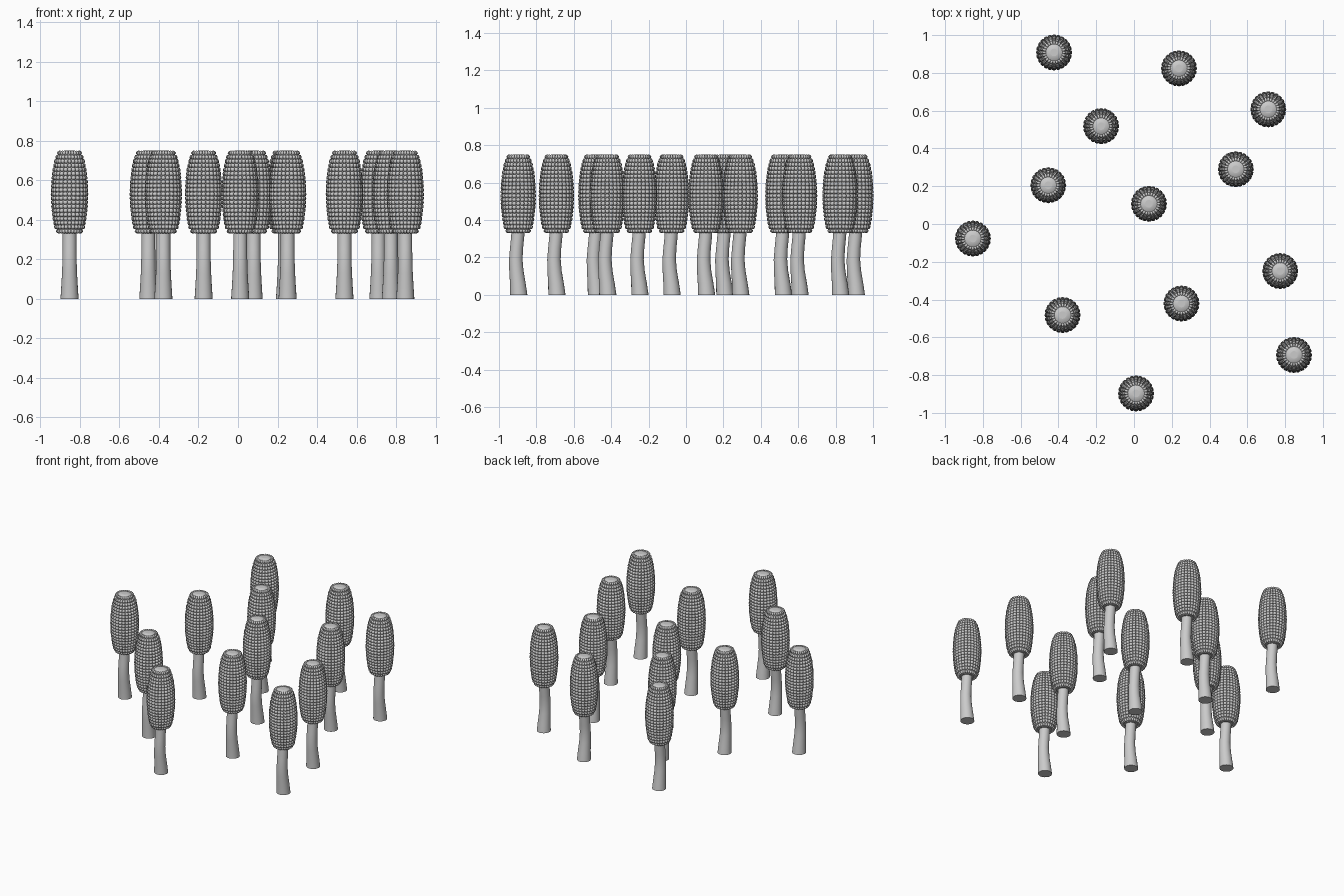
import bpy, bmesh, math
from mathutils import Vector, Matrix

if "Cube" in bpy.data.objects:
    bpy.data.objects.remove(bpy.data.objects["Cube"])

COLS, ROWS = 24, 20
SPOTS = [(-.423, .908), (.238, .824), (.711, .607), (-.174, .518), (.539, .29),
         (-.454, .205), (.079, .107), (-.853, -.077), (.774, -.249),
         (.251, -.421), (-.378, -.482), (.847, -.693), (.011, -.897)]

# core profile of the ear: (radius, height)
CORE = [(.045, .333), (.064, .35), (.074, .40), (.082, .47), (.084, .53),
        (.082, .59), (.076, .65), (.066, .70), (.054, .735), (.042, .747)]
# stalk rings: (height, y offset, radius)
STALK = [(0, .003, .046), (.06, -.002, .042), (.13, -.010, .038),
         (.19, -.013, .036), (.25, -.009, .035), (.31, -.003, .035), (.36, 0, .035)]


def loft(name, rings, sides):
    """Stack circles (radius, z, y) into a closed smooth tube."""
    bm = bmesh.new()
    loops = []
    for r, z, y in rings:
        loops.append([bm.verts.new((r * math.cos(a), y + r * math.sin(a), z))
                      for a in (2 * math.pi * i / sides for i in range(sides))])
    for lo, hi in zip(loops, loops[1:]):
        for i in range(sides):
            j = (i + 1) % sides
            bm.faces.new((lo[i], lo[j], hi[j], hi[i])).smooth = True
    bm.faces.new(loops[0][::-1])
    bm.faces.new(loops[-1])
    me = bpy.data.meshes.new(name)
    bm.to_mesh(me)
    bm.free()
    return me


def radius_at(z):
    for (r0, z0), (r1, z1) in zip(CORE, CORE[1:]):
        if z <= z1:
            t = (z - z0) / (z1 - z0)
            return r0 + (r1 - r0) * t, (r1 - r0) / (z1 - z0)
    return CORE[-1][0], -1


def kernel_mesh():
    # one rounded kernel, repeated around and up the core
    k = bmesh.new()
    bmesh.ops.create_cube(k, size=2)
    bmesh.ops.subdivide_edges(k, edges=k.edges[:], cuts=1, use_grid_fill=True)
    for v in k.verts:
        v.co /= sum(abs(c) ** 3 for c in v.co) ** (1 / 3)
    k.verts.ensure_lookup_table()
    k.verts.index_update()
    pts = [v.co.copy() for v in k.verts]
    # the side against the core (x = -1) is left open
    quads = [[v.index for v in f.verts] for f in k.faces
             if f.calc_center_median().x > -.7]
    k.free()
    bm = bmesh.new()
    for row in range(ROWS):
        z = .343 + row * (.738 - .343) / (ROWS - 1)
        r, slope = radius_at(z)
        tilt = max(-.9, min(.9, math.atan(slope)))
        for c in range(COLS):
            m = (Matrix.Rotation(2 * math.pi * c / COLS, 4, 'Z')
                 @ Matrix.Translation((r, 0, z)) @ Matrix.Rotation(tilt, 4, 'Y')
                 @ Matrix.Diagonal((.0115, math.pi * r / COLS * 1.1, .0112, 1)))
            vs = [bm.verts.new(m @ p) for p in pts]
            for q in quads:
                bm.faces.new([vs[i] for i in q]).smooth = True
    loose = [v for v in bm.verts if not v.link_faces]
    bmesh.ops.delete(bm, geom=loose, context='VERTS')
    me = bpy.data.meshes.new("kernels")
    bm.to_mesh(me)
    bm.free()
    return me


stalk = loft("stalk", [(r, z, y) for z, y, r in STALK], 20)
core = loft("core", [(r, z, 0) for r, z in CORE] + [(.02, .751, 0)], 24)
kernels = kernel_mesh()

# thirteen identical standing ears
for n, (x, y) in enumerate(SPOTS, 1):
    for part, me in (("stalk", stalk), ("ear_core", core), ("kernels", kernels)):
        ob = bpy.data.objects.new(f"{part}_{n}", me)
        ob.location = (x, y, 0)
        bpy.context.collection.objects.link(ob)
